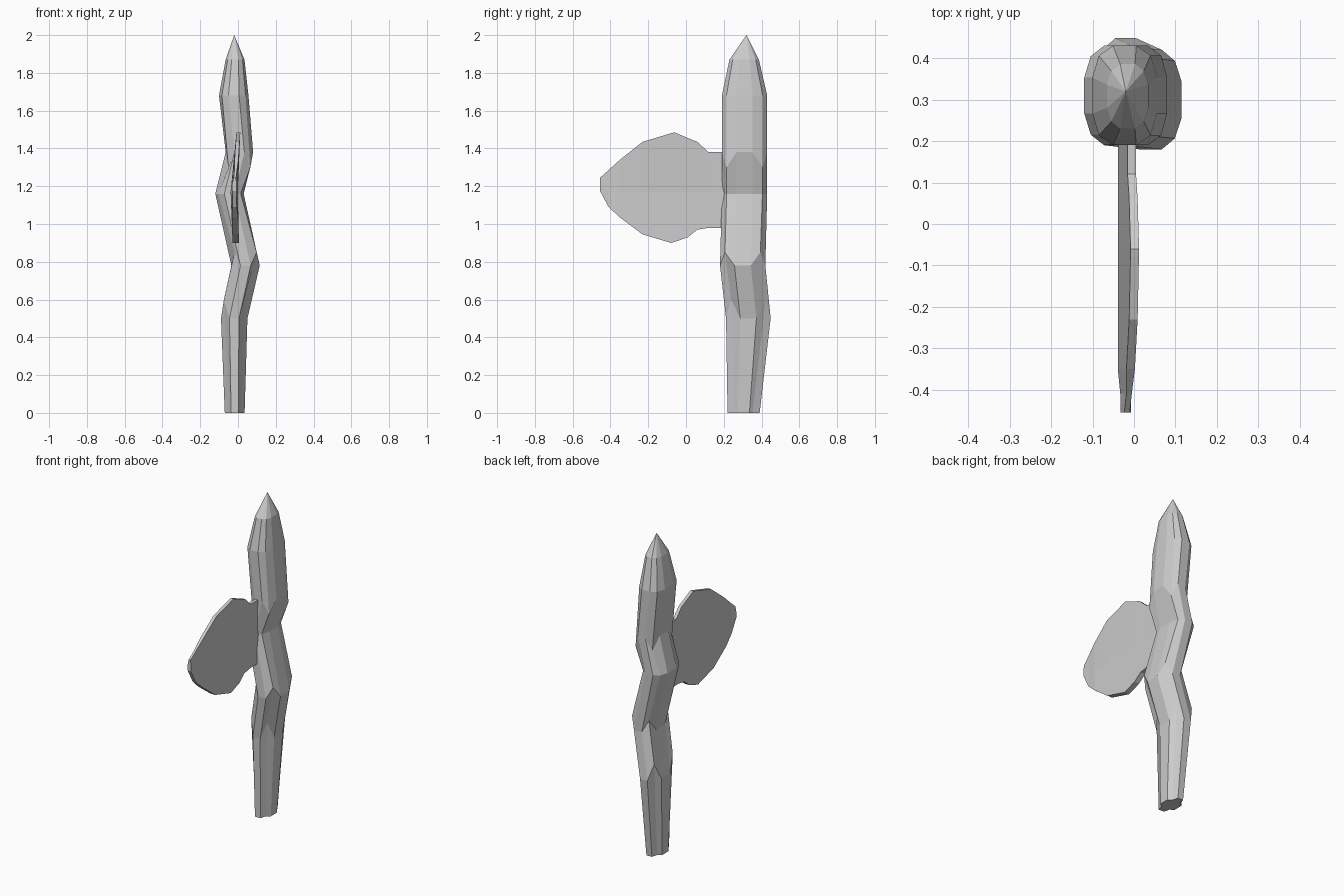
import bpy

if "Cube" in bpy.data.objects:
    bpy.data.objects.remove(bpy.data.objects["Cube"])


def make(name, verts, faces):
    me = bpy.data.meshes.new(name)
    me.from_pydata(verts, [], faces)
    me.update()
    ob = bpy.data.objects.new(name, me)
    bpy.context.collection.objects.link(ob)
    return ob


def bridge(rings, n):
    return [(r * n + i, r * n + (i + 1) % n, (r + 1) * n + (i + 1) % n, (r + 1) * n + i)
            for r in range(rings - 1) for i in range(n)]


# Crooked stem: z of the flats, z of the corners, centre x/y, half width x/y, corner scale
rings = [
    (0.00, 0.00, -.0175, .305, .0525, .085, .55),
    (0.50, 0.60, -.020, .330, .070, .118, .78),
    (0.78, 0.85, .040, .300, .075, .120, .78),
    (1.16, 1.16, -.045, .310, .075, .120, .79),
    (1.38, 1.30, .0075, .310, .0725, .120, .80),
    (1.68, 1.68, -.0225, .310, .078, .120, .80),
    (1.87, 1.87, -.0155, .308, .050, .078, .78),
]
verts = []
for zf, zc, cx, cy, hx, hy, c in rings:
    f = .36
    # one quarter of the section (flat, flat, corner), turned four times
    for a, b in ((1, 0), (0, 1), (-1, 0), (0, -1)):
        for u, v, z in ((1, -f, zf), (1, f, zf), (c, c, zc)):
            verts.append((cx + hx * (u * a - v * b), cy + hy * (u * b + v * a), z))
n = 12
faces = bridge(len(rings), n)
tip = len(verts)
verts.append((-.02, .32, 2.0))
last = (len(rings) - 1) * n
faces += [(last + i, last + (i + 1) % n, tip) for i in range(n)]
faces.append(tuple(reversed(range(n))))
make("stem", verts, faces)

# Side leaf: stations along y with upper and lower edge heights
stations = [
    (.24, 1.38, .98), (.12, 1.38, .98), (.06, 1.435, .97), (.01, 1.455, .93),
    (-.06, 1.485, .905), (-.08, 1.48, .90), (-.23, 1.435, .945),
    (-.35, 1.34, 1.035), (-.41, 1.285, 1.09), (-.455, 1.245, 1.175),
]
verts = []
for y, top, low in stations:
    mid = 1.17 if y > -.45 else 1.2
    t = .017 if y > -.4 else .011        # half thickness
    xt = -.02 + .07 * (top - mid)        # blade folds gently at the midrib
    xl = -.02 + .03 * (mid - low)
    verts += [(xt - t * .6, y, top), (-.022 - t, y, mid), (xl - t, y, low),
              (xl + t, y, low), (-.018 + t, y, mid), (xt + t * .6, y, top)]
k = len(verts)
faces = bridge(len(stations), 6)
faces += [(5, 4, 3, 2, 1, 0), tuple(range(k - 6, k))]
leaf = make("leaf", verts, faces)

# Consistent outward faces
import bmesh
for ob in (bpy.data.objects["stem"], leaf):
    bm = bmesh.new()
    bm.from_mesh(ob.data)
    bmesh.ops.recalc_face_normals(bm, faces=bm.faces)
    bm.to_mesh(ob.data)
    bm.free()
